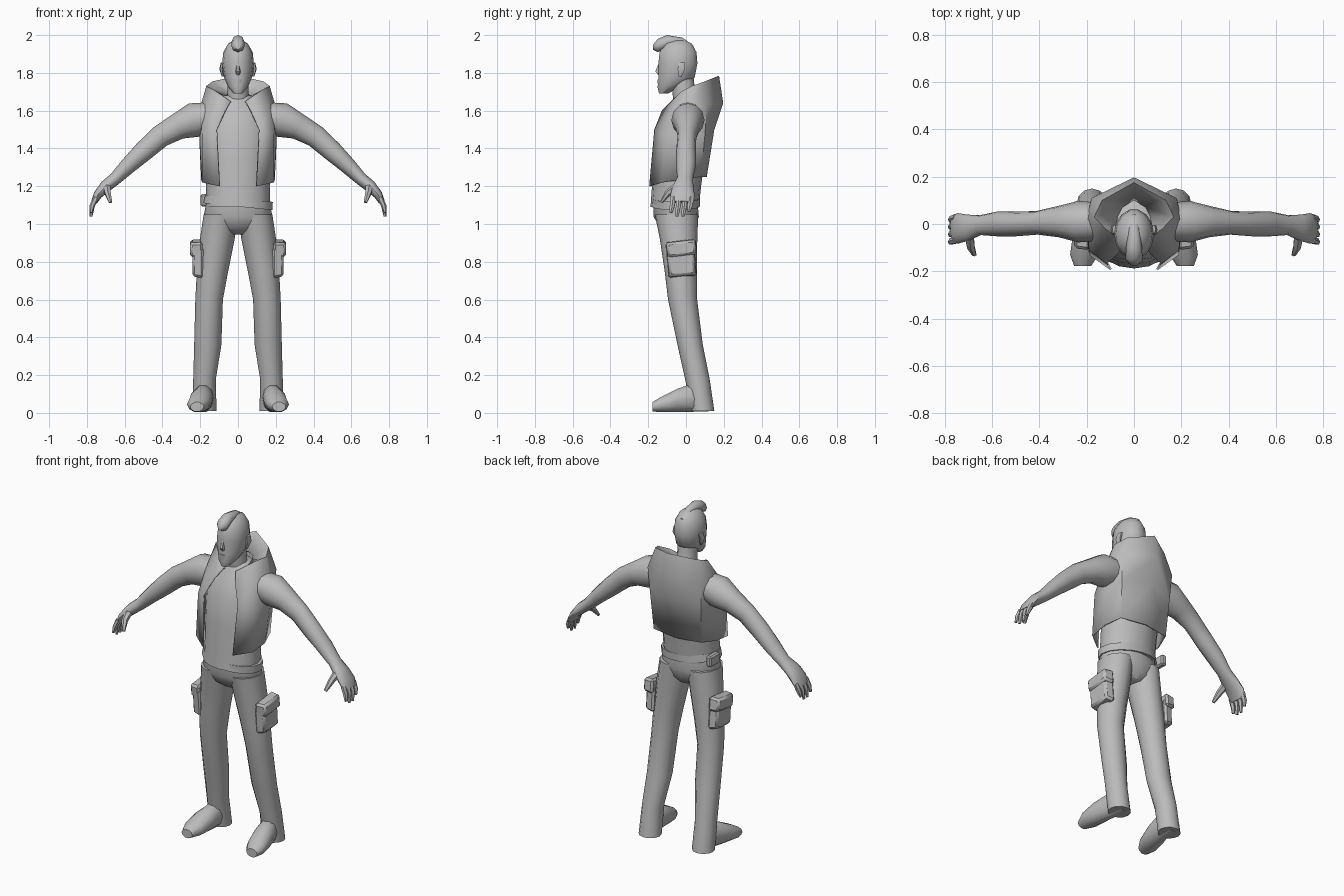
import bpy, bmesh, math
from mathutils import Vector, Matrix

grey = bpy.data.materials.new("plain_grey")
grey.diffuse_color = (0.5, 0.5, 0.5, 1)
X, Y, Z = Vector((1, 0, 0)), Vector((0, 1, 0)), Vector((0, 0, 1))


def finish(name, bm, mirror=False, thickness=0, angle=50):
    """Turn a bmesh into a shaded object with optional mirror and thickness."""
    bmesh.ops.recalc_face_normals(bm, faces=bm.faces)
    me = bpy.data.meshes.new(name)
    bm.to_mesh(me)
    bm.free()
    ob = bpy.data.objects.new(name, me)
    bpy.context.collection.objects.link(ob)
    me.materials.append(grey)
    bpy.ops.object.select_all(action='DESELECT')
    ob.select_set(True)
    bpy.context.view_layer.objects.active = ob
    bpy.ops.object.shade_smooth_by_angle(angle=math.radians(angle))
    if mirror:
        m = ob.modifiers.new("mirror", 'MIRROR')
        m.use_clip = True
    if thickness:
        s = ob.modifiers.new("thickness", 'SOLIDIFY')
        s.thickness = thickness
        s.offset = -1
    return ob


def loft(name, secs, normal=None, ref=Y, sides=12, mirror=False):
    """Skin elliptical sections (x, y, z, radius_u, radius_v); v follows ref."""
    bm = bmesh.new()
    pts = [Vector(s[:3]) for s in secs]
    rings = []
    for i, s in enumerate(secs):
        t = normal or (pts[min(i + 1, len(pts) - 1)] - pts[max(i - 1, 0)])
        u = ref.cross(t).normalized()
        v = t.cross(u).normalized()
        ring = []
        for k in range(sides):
            a = 2 * math.pi * k / sides
            ring.append(bm.verts.new(pts[i] + u * s[3] * math.cos(a) + v * s[4] * math.sin(a)))
        rings.append(ring)
    for a, b in zip(rings, rings[1:]):
        for k in range(sides):
            j = (k + 1) % sides
            bm.faces.new((a[k], a[j], b[j], b[k]))
    bm.faces.new(rings[0])
    bm.faces.new(rings[-1])
    return finish(name, bm, mirror)


def box(name, centre, size, rot=0, bevel=0.01, mirror=True, taper=1):
    """Bevelled box, tilted about x, with an optional narrower outer (+x) face."""
    bm = bmesh.new()
    bmesh.ops.create_cube(bm, size=1)
    for v in bm.verts:
        if v.co.x > 0:
            v.co.y *= taper
            v.co.z *= taper
        v.co = Vector([c * s for c, s in zip(v.co, size)])
    bmesh.ops.bevel(bm, geom=bm.edges[:], offset=bevel, segments=1, affect='EDGES')
    bmesh.ops.transform(bm, verts=bm.verts,
                        matrix=Matrix.Translation(centre) @ Matrix.Rotation(rot, 4, 'X'))
    return finish(name, bm, mirror, angle=35)


# Shirt and pelvis
loft("shirt", [(0, -.06, 1.09, .17, .128), (0, -.05, 1.2, .168, .13),
               (0, -.035, 1.35, .175, .135), (0, -.01, 1.5, .18, .145),
               (0, .02, 1.6, .165, .125), (0, .01, 1.68, .07, .065)], Z, sides=16)
loft("hips", [(0, -.055, 1.13, .165, .115), (0, -.052, 1.04, .182, .12),
              (0, -.045, .98, .15, .095), (0, -.035, .945, .06, .06)], Z, sides=16)

# Open vest with a raised collar: rows run upward, columns from front edge to back
vest_rows = [
    [(.1, -.195, 1.2), (.19, -.13, 1.22), (.195, -.02, 1.235), (.16, .08, 1.25), (0, .11, 1.25)],
    [(.115, -.168, 1.5), (.19, -.11, 1.47), (.205, .01, 1.45), (.17, .1, 1.47), (0, .15, 1.5)],
    [(.07, -.128, 1.6), (.17, -.07, 1.6), (.2, .02, 1.62), (.18, .11, 1.63), (0, .197, 1.64)],
    [(.04, -.08, 1.65), (.12, -.02, 1.705), (.168, .03, 1.73), (.135, .1, 1.755), (0, .175, 1.785)],
    [(.03, -.06, 1.64), (.06, -.01, 1.66), (.07, .03, 1.68), (.05, .07, 1.69), (0, .1, 1.69)]]
bm = bmesh.new()
grid = [[bm.verts.new(p) for p in row] for row in vest_rows]
for a, b in zip(grid, grid[1:]):
    for k in range(4):
        bm.faces.new((a[k], a[k + 1], b[k + 1], b[k]))
finish("vest", bm, mirror=True, thickness=.008)

# Tilted hip belt with a small pouch on one side
loft("belt", [(0, -.055, 1.092, .184, .128), (.005, -.055, 1.135, .18, .128)],
     Vector((.1, 0, 1)), sides=16)
box("belt_pouch", (-.18, .0, 1.125), (.035, .09, .065), bevel=.008, mirror=False)

# Trouser legs and shoes
loft("leg", [(.092, -.05, 1.05, .09, .115), (.108, -.04, .93, .092, .1),
             (.135, -.028, .75, .083, .085), (.153, -.018, .6, .073, .077),
             (.16, .022, .36, .072, .067), (.177, .06, .18, .06, .065),
             (.178, .088, .01, .064, .062)], Z, mirror=True)
loft("shoe", [(.175, .12, .06, .04, .055), (.182, .03, .08, .052, .078),
              (.197, -.05, .065, .062, .064), (.21, -.13, .045, .06, .043),
              (.217, -.178, .032, .036, .026)], -Y, Z, sides=10, mirror=True)

# Thigh pockets with flaps
box("thigh_pocket", (.212, -.025, .80), (.06, .155, .165), .08, .012, taper=.88)
box("pocket_flap", (.22, -.025, .87), (.066, .165, .085), .12, .012, taper=.9)

# Arms and hands
loft("arm", [(.15, .01, 1.565, .08, .08), (.235, .01, 1.55, .092, .088),
             (.32, .01, 1.515, .069, .066), (.41, .005, 1.465, .06, .05),
             (.50, 0, 1.385, .054, .052), (.58, 0, 1.31, .044, .052),
             (.65, -.005, 1.24, .034, .042), (.70, -.015, 1.2, .032, .055),
             (.742, -.018, 1.155, .024, .064), (.762, -.02, 1.115, .016, .06)], mirror=True)
for name, y, tip in (("index_finger", -.068, 1.06), ("middle_finger", -.036, 1.04),
                     ("ring_finger", -.004, 1.04), ("little_finger", .026, 1.065)):
    loft(name, [(.752, y, 1.14, .015, .016), (.772, y - .005, 1.095, .014, .015),
                (.778, y - .012, tip, .007, .009)], sides=6, mirror=True)
loft("thumb", [(.695, -.05, 1.195, .022, .022), (.69, -.095, 1.165, .018, .018),
               (.675, -.13, 1.115, .008, .01)], ref=X, sides=6, mirror=True)

# Head, neck and face
loft("neck", [(0, .01, 1.6, .075, .07), (0, -.01, 1.68, .055, .06),
              (0, -.02, 1.78, .055, .06)], Z)
loft("head", [(0, -.118, 1.692, .024, .026), (0, -.092, 1.725, .052, .06),
              (0, -.05, 1.775, .074, .098), (0, -.043, 1.85, .084, .106),
              (0, -.042, 1.91, .078, .1), (0, -.042, 1.955, .052, .075),
              (0, -.045, 1.975, .02, .035)], Z, sides=14)
loft("nose", [(0, -.138, 1.85, .008, .008), (0, -.145, 1.808, .014, .02),
              (0, -.14, 1.79, .012, .01)], Z, sides=6)
loft("mouth", [(0, -.14, 1.765, .022, .012), (0, -.14, 1.745, .02, .011)], Z, sides=8)
loft("ear", [(.083, -.022, 1.855, .008, .02), (.09, -.025, 1.82, .009, .022),
             (.08, -.032, 1.78, .006, .01)], Z, sides=6, mirror=True)

# Crest of hair
loft("hair_crest", [(0, -.175, 1.935, .012, .012), (0, -.15, 1.945, .036, .035),
                    (0, -.1, 1.965, .034, .035), (0, -.02, 1.965, .024, .022),
                    (0, .04, 1.935, .01, .01)], -Y, Z, sides=8)
